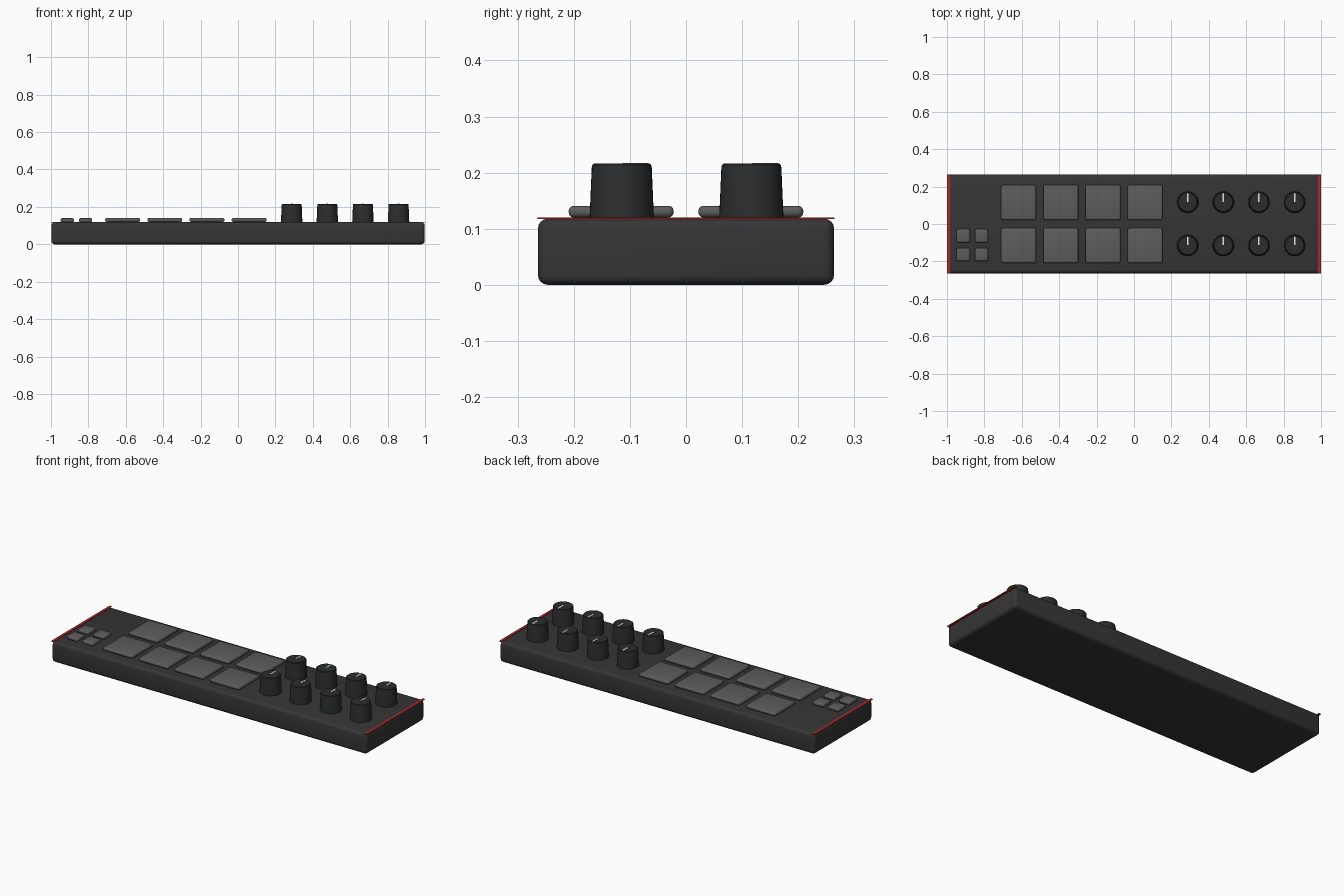
import bpy, bmesh, math

if "Cube" in bpy.data.objects:
    bpy.data.objects.remove(bpy.data.objects["Cube"])


def material(name, rgb):
    m = bpy.data.materials.new(name)
    m.diffuse_color = (*rgb, 1)
    m.use_nodes = True
    m.node_tree.nodes["Principled BSDF"].inputs["Base Color"].default_value = m.diffuse_color
    return m


CASE = material("charcoal", (0.036, 0.036, 0.037))
PAD = material("pad grey", (0.108, 0.108, 0.108))
KNOB = material("knob black", (0.024, 0.026, 0.027))
RED = material("red trim", (0.45, 0.02, 0.02))
WHITE = material("white mark", (0.85, 0.85, 0.85))


def finish(bm, name, mat):
    mesh = bpy.data.meshes.new(name)
    bm.normal_update()
    bm.to_mesh(mesh)
    bm.free()
    mesh.materials.append(mat)
    ob = bpy.data.objects.new(name, mesh)
    bpy.context.collection.objects.link(ob)
    bpy.ops.object.select_all(action='DESELECT')
    ob.select_set(True)
    bpy.context.view_layer.objects.active = ob
    bpy.ops.object.shade_smooth_by_angle(angle=math.radians(35))
    return ob


def box(name, center, size, mat, bevel=0.0, segments=3):
    bm = bmesh.new()
    bmesh.ops.create_cube(bm, size=1)
    bmesh.ops.scale(bm, vec=size, verts=bm.verts)
    bmesh.ops.translate(bm, vec=center, verts=bm.verts)
    if bevel:
        bmesh.ops.bevel(bm, geom=bm.edges[:], offset=bevel, segments=segments,
                        profile=0.5, affect='EDGES')
    return finish(bm, name, mat)


def lathe(name, x, y, profile, mat, sides=40):
    bm = bmesh.new()
    rings = []
    for r, z in profile:
        rings.append([bm.verts.new((x + r * math.cos(2 * math.pi * i / sides),
                                    y + r * math.sin(2 * math.pi * i / sides), z))
                      for i in range(sides)])
    for lo, hi in zip(rings, rings[1:]):
        for i in range(sides):
            j = (i + 1) % sides
            bm.faces.new((lo[i], lo[j], hi[j], hi[i]))
    bm.faces.new(rings[0][::-1])
    bm.faces.new(rings[-1])
    return finish(bm, name, mat)


# Main case with rounded edges
box("case", (0, 0, 0.059), (1.996, 0.528, 0.118), CASE, 0.018, 4)

# Thin red trim on both ends
for side in (-1, 1):
    box("end_trim", (side * 0.9925, 0, 0.1185), (0.015, 0.53, 0.003), RED)

# Large pads, two rows of four
for row in (-1, 1):
    for col in range(4):
        box("large_pad", (-0.617 + col * 0.2255, row * 0.1155, 0.1305),
            (0.187, 0.187, 0.021), PAD, 0.009)

# Small buttons, two by two
for y in (-0.163, -0.063):
    for x in (-0.913, -0.815):
        box("small_button", (x, y, 0.129), (0.071, 0.071, 0.021), PAD, 0.008)

# Tapered knobs with a pointer mark on top
profile = [(0.0575, 0.115), (0.0535, 0.209), (0.0523, 0.214), (0.049, 0.2165)]
for y in (-0.1145, 0.1165):
    for col in range(4):
        x = 0.287 + col * 0.1905
        lathe("knob", x, y, profile, KNOB)
        box("knob_mark", (x, y + 0.0245, 0.2165), (0.008, 0.047, 0.002), WHITE)
